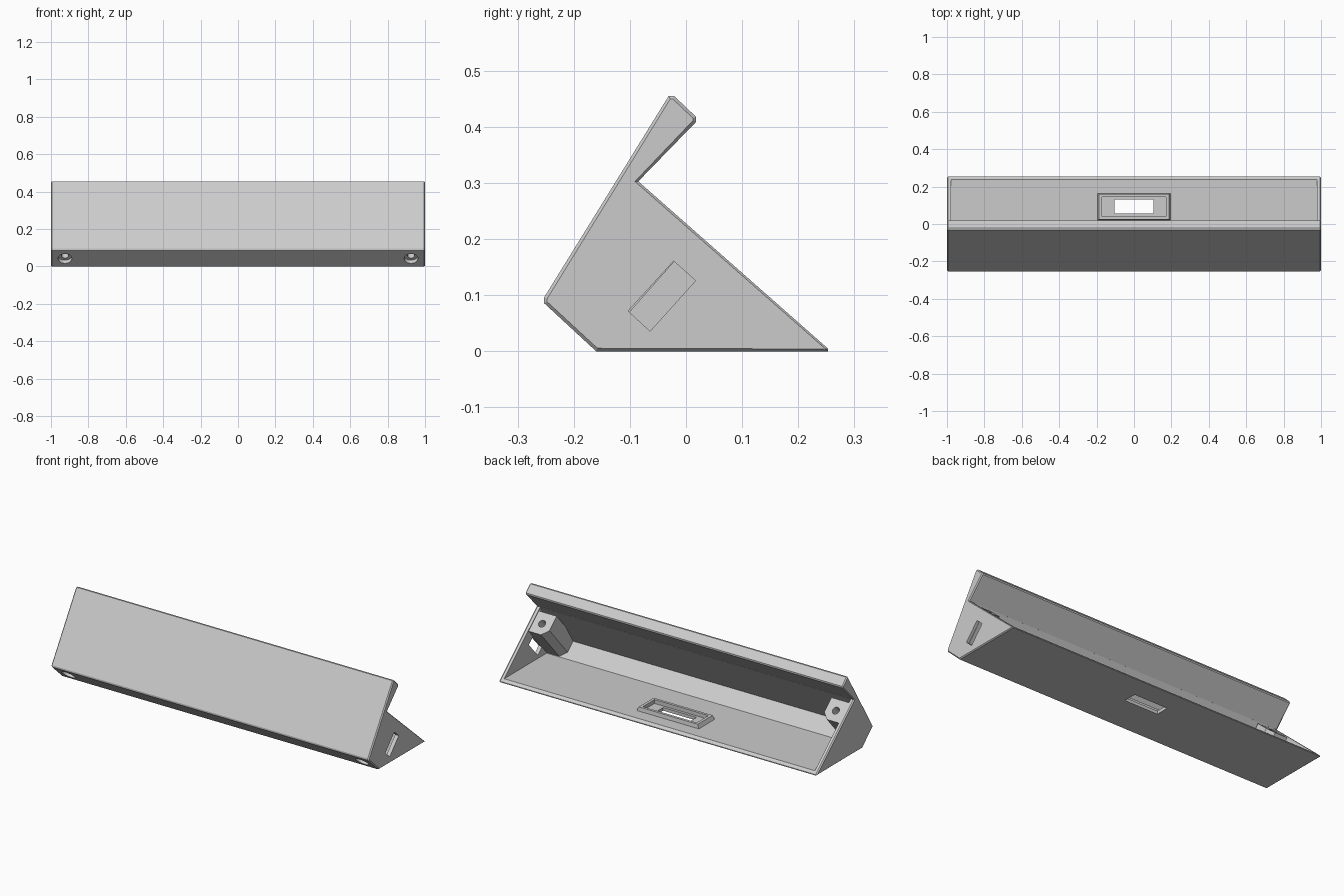
import bpy, bmesh
from math import radians
from mathutils import Matrix, Vector

if "Cube" in bpy.data.objects:
    bpy.data.objects.remove(bpy.data.objects["Cube"], do_unlink=True)

grey = bpy.data.materials.new("light_grey")
grey.use_nodes = True
grey.diffuse_color = (0.6, 0.6, 0.6, 1)
grey.node_tree.nodes["Principled BSDF"].inputs["Base Color"].default_value = (0.6, 0.6, 0.6, 1)

# Frames: side profiles run along x, the screw frame runs along the boss axis
SIDE = Matrix(((0, 0, 1, 0), (1, 0, 0, 0), (0, 1, 0, 0), (0, 0, 0, 1)))
UP = Matrix.Identity(4)


def screw_frame(x):
    return Matrix.Translation((x, -0.205, 0.042)) @ Matrix.Rotation(radians(-41.4), 4, "X")


def prism(name, points, low, high, frame=UP, chamfer=0, taper=1):
    """Extrude a flat outline from low to high along the frame's third axis."""
    bm = bmesh.new()
    bottom = [bm.verts.new((a, b, low)) for a, b in points]
    mid = sum((v.co for v in bottom), Vector()) / len(bottom)
    top = []
    for v in bottom:
        co = mid + (v.co - mid) * taper
        top.append(bm.verts.new((co.x, co.y, high)))
    caps = [bm.faces.new(bottom[::-1]), bm.faces.new(top)]
    for i in range(len(top)):
        bm.faces.new((bottom[i - 1], bottom[i], top[i], top[i - 1]))
    bm.normal_update()
    if bm.calc_volume(signed=True) < 0:
        bmesh.ops.reverse_faces(bm, faces=bm.faces)
        bm.normal_update()
    if chamfer:
        bmesh.ops.inset_individual(bm, faces=caps, thickness=chamfer, depth=chamfer)
    bm.transform(frame)
    bm.normal_update()
    mesh = bpy.data.meshes.new(name)
    bm.to_mesh(mesh)
    bm.free()
    mesh.materials.append(grey)
    obj = bpy.data.objects.new(name, mesh)
    bpy.context.collection.objects.link(obj)
    return obj


def rod(name, radius, low, high, frame):
    ring = [Matrix.Rotation(radians(15 * i), 2) @ Vector((radius, 0)) for i in range(24)]
    return prism(name, ring, low, high, frame)


def rectangle(w, h, y=0):
    return [(-w / 2, y - h / 2), (w / 2, y - h / 2), (w / 2, y + h / 2), (-w / 2, y + h / 2)]


def cut(obj, cutters):
    bpy.context.view_layer.objects.active = obj
    for c in cutters:
        mod = obj.modifiers.new("cut", "BOOLEAN")
        mod.operation = "DIFFERENCE"
        mod.solver = "EXACT"
        mod.object = c
        bpy.ops.object.modifier_apply(modifier=mod.name)


# Housing with a hooked top and chamfered ends
outline = [(-0.253, 0.086), (-0.16, 0), (0.253, 0), (0.253, 0.005), (-0.085, 0.303),
           (0.018, 0.409), (0.018, 0.418), (-0.021, 0.455), (-0.031, 0.455), (-0.253, 0.096)]
housing = prism("housing", outline, -0.994, 0.994, SIDE, chamfer=0.006)

# Cavity open along the rear slope
cavity = prism("cavity_cutter", [(-0.084, 0.3035), (-0.22, 0.087), (-0.143, 0.018), (0.3, 0.018),
                                 (0.3, 0.1), (-0.06, 0.315)], -0.978, 0.978, SIDE)
# Cable slot in one end
slot = prism("slot_cutter", [(-0.022, 0.161), (0.017, 0.126), (-0.064, 0.036), (-0.103, 0.072)],
             0.95, 1.05, SIDE)
# Window through the floor
window = prism("window_cutter", rectangle(0.21, 0.075, 0.0925), -0.05, 0.1)
cutters = [cavity, slot, window]
cut(housing, cutters)

# Raised collar around the floor window
collar = prism("window_collar", rectangle(0.4, 0.145, 0.0925), 0.008, 0.04, taper=0.93)
pocket = prism("pocket_cutter", rectangle(0.34, 0.105, 0.0925), 0.017, 0.1)
cutters.append(pocket)
cut(collar, [pocket, window])

# Screw bosses with through holes and counterbored heads
for side, label in ((1, "left"), (-1, "right")):
    frame = screw_frame(0.925 * side)
    shape = [(0.06, -0.062), (0.06, 0.06), (-0.025, 0.06), (-0.06, 0.025), (-0.06, -0.062)]
    boss = prism(label + "_screw_boss", [(a * side, b) for a, b in shape], 0.008, 0.27, frame)
    hole = rod("hole_cutter", 0.02, -0.05, 0.35, frame)
    head = rod("head_cutter", 0.037, -0.05, 0.022, frame)
    cut(boss, [hole, head])
    cut(housing, [hole, head])
    cutters += [hole, head]

for c in cutters:
    bpy.data.objects.remove(c, do_unlink=True)
